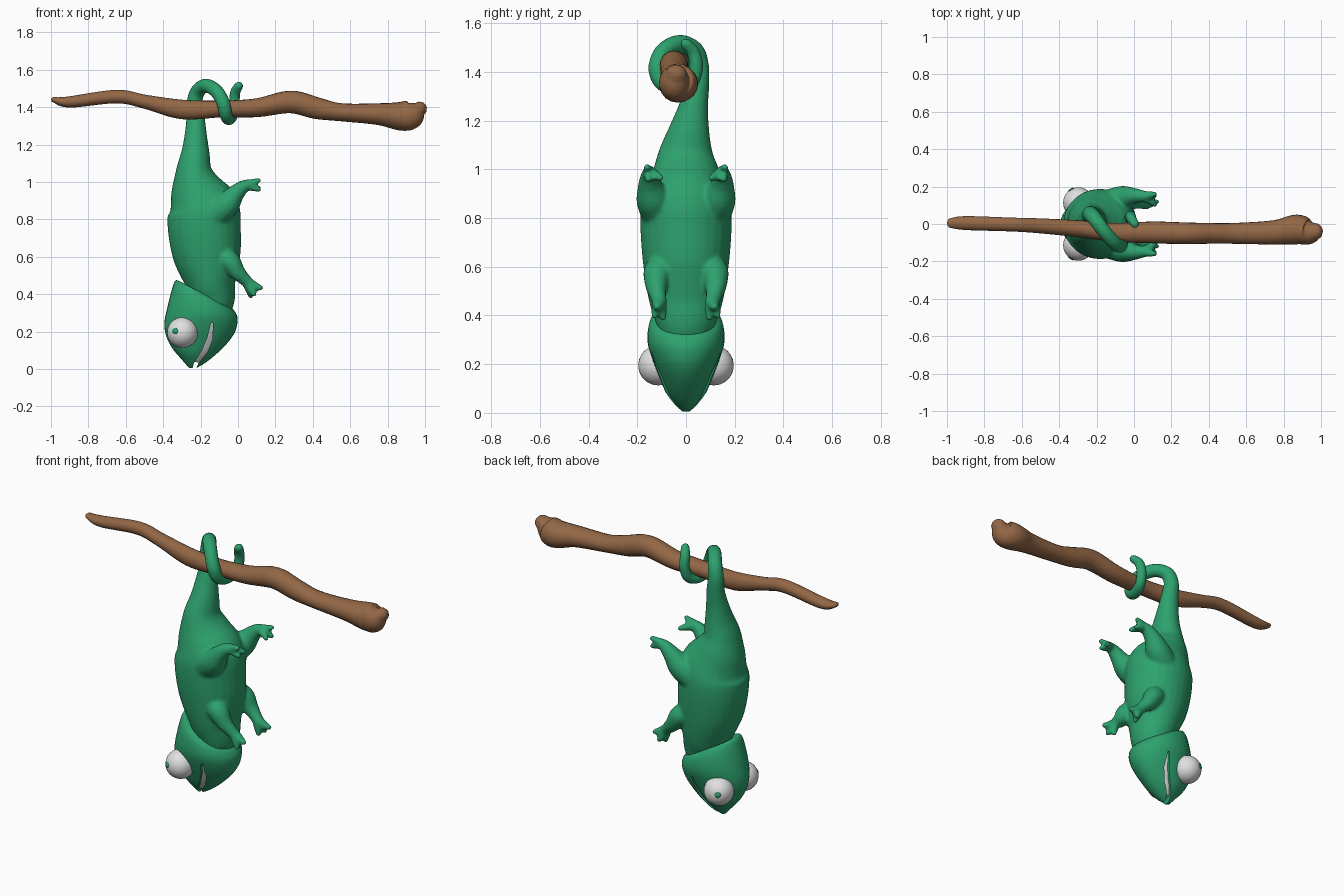
import bpy, bmesh, math
from mathutils import Vector

cube = bpy.data.objects.get("Cube")
if cube:
    bpy.data.objects.remove(cube, do_unlink=True)


def material(name, rgb):
    m = bpy.data.materials.new(name)
    m.use_nodes = True
    m.diffuse_color = (*rgb, 1)
    bsdf = m.node_tree.nodes["Principled BSDF"]
    bsdf.inputs["Base Color"].default_value = (*rgb, 1)
    bsdf.inputs["Roughness"].default_value = 0.6
    return m


GREEN = material("leaf green", (0.026, 0.36, 0.155))
BROWN = material("bark brown", (0.29, 0.135, 0.06))
WHITE = material("soft white", (0.75, 0.75, 0.75))


def finish(bm, name, mat):
    bmesh.ops.recalc_face_normals(bm, faces=bm.faces)
    me = bpy.data.meshes.new(name)
    bm.to_mesh(me)
    bm.free()
    me.materials.append(mat)
    for p in me.polygons:
        p.use_smooth = True
    ob = bpy.data.objects.new(name, me)
    bpy.context.collection.objects.link(ob)
    return ob


def spline(keys, steps):
    """Catmull-Rom through tuples of any length."""
    out = []
    for i in range(len(keys) - 1):
        p0, p1 = keys[max(i - 1, 0)], keys[i]
        p2, p3 = keys[i + 1], keys[min(i + 2, len(keys) - 1)]
        for k in range(steps):
            t = k / steps
            out.append([b + 0.5 * t * (c - a + t * (2 * a - 5 * b + 4 * c - d + t * (3 * (b - c) + d - a)))
                        for a, b, c, d in zip(p0, p1, p2, p3)])
    return out + [list(keys[-1])]


def skin_rings(bm, rings):
    loops = [[bm.verts.new(co) for co in ring] for ring in rings]
    n = len(loops[0])
    for a, b in zip(loops, loops[1:]):
        for i in range(n):
            bm.faces.new((a[i], a[(i + 1) % n], b[(i + 1) % n], b[i]))
    bm.faces.new(loops[0][::-1])
    bm.faces.new(loops[-1])


def tube(bm, keys, steps=6, sides=20):
    """Sweep an ellipse along (x, y, z, radius_u, radius_v) keys with rounded ends."""
    pts = spline(keys, steps)
    pos = [Vector(p[:3]) for p in pts]
    rad = [(p[3], p[4]) for p in pts]
    for end in (0, -1):
        out = (pos[end] - pos[1 if end == 0 else -2]).normalized()
        base, (ru, rv) = pos[end], rad[end]
        for ang in (30, 60, 80):
            c, s = math.cos(math.radians(ang)), math.sin(math.radians(ang))
            at = 0 if end == 0 else len(pos)
            pos.insert(at, base + out * min(ru, rv) * s)
            rad.insert(at, (ru * c, rv * c))
    rings, u = [], None
    for i, p in enumerate(pos):
        t = (pos[min(i + 1, len(pos) - 1)] - pos[max(i - 1, 0)]).normalized()
        if u is None:
            u = Vector((0, 0, 1)) if abs(t.x) > 0.8 else Vector((1, 0, 0))
        u = (u - t * u.dot(t)).normalized()
        v = t.cross(u)
        ring = []
        for k in range(sides):
            a = 2 * math.pi * k / sides
            ring.append(p + u * rad[i][0] * math.cos(a) + v * rad[i][1] * math.sin(a))
        rings.append(ring)
    skin_rings(bm, rings)


def round_tube(bm, keys, side=1):
    tube(bm, [(x, y * side, z, r, r) for x, y, z, r in keys], sides=14)


# Branch
bm = bmesh.new()
tube(bm, [(-0.985, 0.005, 1.44, .014, .025), (-0.9, 0.005, 1.428, .03, .037),
          (-0.65, -0.003, 1.457, .036, .037), (-0.5, -0.01, 1.43, .037, .04),
          (-0.3, -0.025, 1.388, .052, .045), (-0.1, -0.045, 1.39, .045, .05),
          (0.1, -0.045, 1.397, .05, .058), (0.28, -0.05, 1.428, .06, .058),
          (0.42, -0.05, 1.395, .058, .055), (0.55, -0.05, 1.373, .048, .056),
          (0.75, -0.045, 1.363, .058, .065), (0.87, -0.03, 1.352, .077, .08),
          (0.93, -0.045, 1.362, .076, .066), (0.97, -0.04, 1.39, .04, .045)])
finish(bm, "branch", BROWN)

# Body flowing into the tail coiled round the branch
bm = bmesh.new()
tube(bm, [(-0.16, 0, 0.26, .08, .09), (-0.13, 0, 0.36, .11, .12),
          (-0.145, 0, 0.46, .135, .152), (-0.165, 0, 0.6, .18, .175),
          (-0.18, 0, 0.75, .195, .187), (-0.185, 0, 0.86, .19, .182),
          (-0.22, 0, 0.97, .142, .145), (-0.235, 0, 1.06, .098, .115),
          (-0.228, .012, 1.15, .077, .087), (-0.226, .03, 1.25, .06, .062),
          (-0.227, .047, 1.34, .05, .048), (-0.233, .052, 1.42, .043, .043),
          (-0.215, .035, 1.485, .04, .04), (-0.17, -.025, 1.515, .038, .038),
          (-0.115, -.09, 1.485, .037, .037), (-0.078, -.118, 1.42, .037, .037),
          (-0.065, -.1, 1.36, .035, .035), (-0.05, -.045, 1.335, .032, .032),
          (-0.03, .02, 1.355, .03, .03), (-0.02, .042, 1.42, .029, .029),
          (-0.015, .03, 1.48, .028, .028), (0.005, 0, 1.515, .024, .024)], sides=28)

# Limbs with splayed toes
for s in (1, -1):
    round_tube(bm, [(-.12, .11, .83, .08), (-.06, .135, .88, .071), (-.015, .148, .935, .05),
                    (.025, .15, .972, .037), (.055, .148, .985, .03)], s)
    for tip in ((.11, .16, 1.008), (.112, .155, .96), (.112, .105, .965)):
        round_tube(bm, [(.045, .148, .985, .028), (.08, (tip[1] + .148) / 2, (tip[2] + .985) / 2, .022),
                        (*tip, .015)], s)
    round_tube(bm, [(-.09, .1, .6, .055), (-.045, .118, .575, .058), (-.005, .122, .52, .045),
                    (.035, .115, .48, .034), (.06, .108, .455, .032)], s)
    for tip in ((.122, .118, .434), (.068, .095, .39), (.085, .13, .4)):
        round_tube(bm, [(.055, .108, .46, .03), ((tip[0] + .06) / 2, (tip[1] + .108) / 2, (tip[2] + .45) / 2, .025),
                        (*tip, .015)], s)
body = finish(bm, "body", GREEN)
remesh = body.modifiers.new("blend", "REMESH")
remesh.mode = "VOXEL"
remesh.voxel_size = 0.0085
remesh.use_smooth_shade = True
soften = body.modifiers.new("soften", "SMOOTH")
soften.factor = 0.5
soften.iterations = 7

# Head sections: crown x, z, throat x, z, half width
HEAD = [(-.262, .006, -.225, .004, .015), (-.3, .05, -.18, .03, .05),
        (-.347, .105, -.125, .072, .085), (-.382, .17, -.06, .135, .112),
        (-.394, .24, -.015, .2, .138), (-.38, .32, -.002, .265, .158),
        (-.355, .42, -.015, .305, .152), (-.338, .468, -.035, .325, .132),
        (-.318, .472, -.06, .337, .115), (-.27, .44, -.1, .345, .06)]


def head_shape(name, mat, keys, inset=0.0):
    rings = []
    for ax, az, bx, bz, w in spline(keys, 4):
        a, b = Vector((ax, 0, az)), Vector((bx, 0, bz))
        mid, half = (a + b) / 2, (a - b) / 2
        half *= 1 - inset / half.length
        rings.append([mid + half * math.cos(t) + Vector((0, (w - inset) * math.sin(t), 0))
                      for t in (2 * math.pi * k / 36 for k in range(36))])
    bm = bmesh.new()
    skin_rings(bm, rings)
    return finish(bm, name, mat)


head = head_shape("head", GREEN, HEAD)
head_shape("mouth_lining", WHITE, HEAD[1:7], 0.014)

# Crescent mouth cut through the head
bm = bmesh.new()
crescent = [(-.25, -.03), (-.237, .03), (-.192, .1), (-.163, .17), (-.145, .245),
            (-.134, .245), (-.136, .16), (-.163, .09), (-.212, .03), (-.236, -.03)]
face = bm.faces.new([bm.verts.new((x, -0.3, z)) for x, z in crescent])
ext = bmesh.ops.extrude_face_region(bm, geom=[face])
bmesh.ops.translate(bm, vec=(0, 0.6, 0), verts=[g for g in ext["geom"] if isinstance(g, bmesh.types.BMVert)])
cutter = finish(bm, "mouth_cutter", GREEN)
cutter.hide_render = True
cut = head.modifiers.new("mouth", "BOOLEAN")
cut.operation = "DIFFERENCE"
cut.solver = "EXACT"
cut.object = cutter
bpy.ops.object.select_all(action="DESELECT")
head.select_set(True)
bpy.context.view_layer.objects.active = head
bpy.ops.object.modifier_apply(modifier="mouth")
bpy.data.objects.remove(cutter, do_unlink=True)
bpy.ops.object.shade_smooth_by_angle(angle=math.radians(40))

# Eyes with small pupils
for s, side in ((1, "left"), (-1, "right")):
    centre = Vector((-.297, .114 * s, .195))
    bm = bmesh.new()
    bmesh.ops.create_uvsphere(bm, u_segments=32, v_segments=20, radius=0.082)
    finish(bm, side + "_eye", WHITE).location = centre
    look = Vector((-.04, .07 * s, .008)).normalized()
    bm = bmesh.new()
    bmesh.ops.create_cone(bm, cap_ends=True, segments=16, radius1=0.018, radius2=0.016, depth=0.008)
    pupil = finish(bm, side + "_pupil", GREEN)
    pupil.location = centre + look * 0.08
    pupil.rotation_euler = look.to_track_quat("Z", "Y").to_euler()
